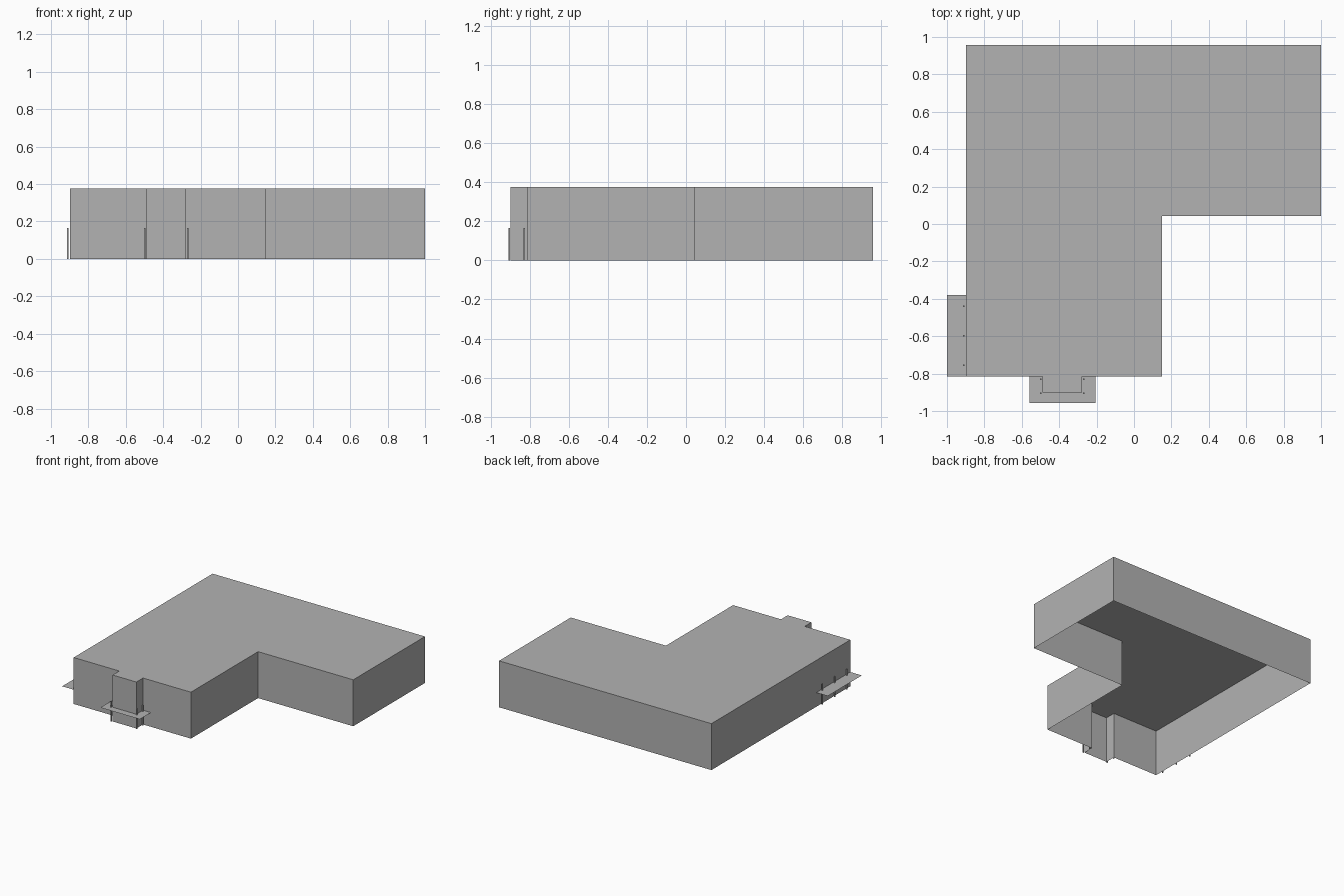
import bpy, bmesh

cube = bpy.data.objects.get("Cube")
if cube:
    bpy.data.objects.remove(cube, do_unlink=True)

grey = bpy.data.materials.new("plain grey")
grey.use_nodes = True
colour = (0.45, 0.45, 0.45, 1)
grey.diffuse_color = colour
grey.node_tree.nodes["Principled BSDF"].inputs["Base Color"].default_value = colour

HEIGHT = 0.375
CANOPY_Z = 0.115
POST_TOP = 0.165
POST = 0.008


def finish(bm, name):
    mesh = bpy.data.meshes.new(name)
    bm.to_mesh(mesh)
    bm.free()
    mesh.materials.append(grey)
    ob = bpy.data.objects.new(name, mesh)
    bpy.context.collection.objects.link(ob)
    return ob


def sheet(name, outline, z, drop=0):
    """Flat outline at height z, with optional walls hanging below it."""
    bm = bmesh.new()
    top = [bm.verts.new((x, y, z)) for x, y in outline]
    bm.faces.new(top)
    if drop:
        low = [bm.verts.new((x, y, z - drop)) for x, y in outline]
        for i in range(len(top)):
            j = (i + 1) % len(top)
            bm.faces.new((top[i], low[i], low[j], top[j]))
    return finish(bm, name)


def post(name, x, y):
    bm = bmesh.new()
    bmesh.ops.create_cube(bm, size=1)
    bmesh.ops.scale(bm, vec=(POST, POST, POST_TOP), verts=bm.verts)
    bmesh.ops.translate(bm, vec=(x, y, POST_TOP / 2), verts=bm.verts)
    return finish(bm, name)


# L-shaped building shell with porch bay, open underneath
left, right, back, front = 1.0, -0.897, 0.957, -0.815
bay_a, bay_b, bay_front = -0.49, -0.278, -0.9
sheet("building_shell", [
    (right, front), (bay_a, front), (bay_a, bay_front), (bay_b, bay_front),
    (bay_b, front), (0.15, front), (0.15, 0.042), (left, 0.042),
    (left, back), (right, back)], HEIGHT, HEIGHT)

# Thin canopy wrapped around the porch bay
sheet("front_canopy", [
    (-0.56, front), (-0.56, -0.957), (-0.207, -0.957), (-0.207, front),
    (bay_b, front), (bay_b, bay_front), (bay_a, bay_front), (bay_a, front)], CANOPY_Z)

# Thin canopy along the side wall
sheet("side_canopy", [
    (-1, front), (right, front), (right, -0.38), (-1, -0.38)], CANOPY_Z)

# Canopy posts
for x in (bay_a - 0.009, bay_b + 0.009):
    for y in (-0.905, -0.829):
        post("front_post", x, y)
for y in (-0.44, -0.598, -0.755):
    post("side_post", -0.909, y)
